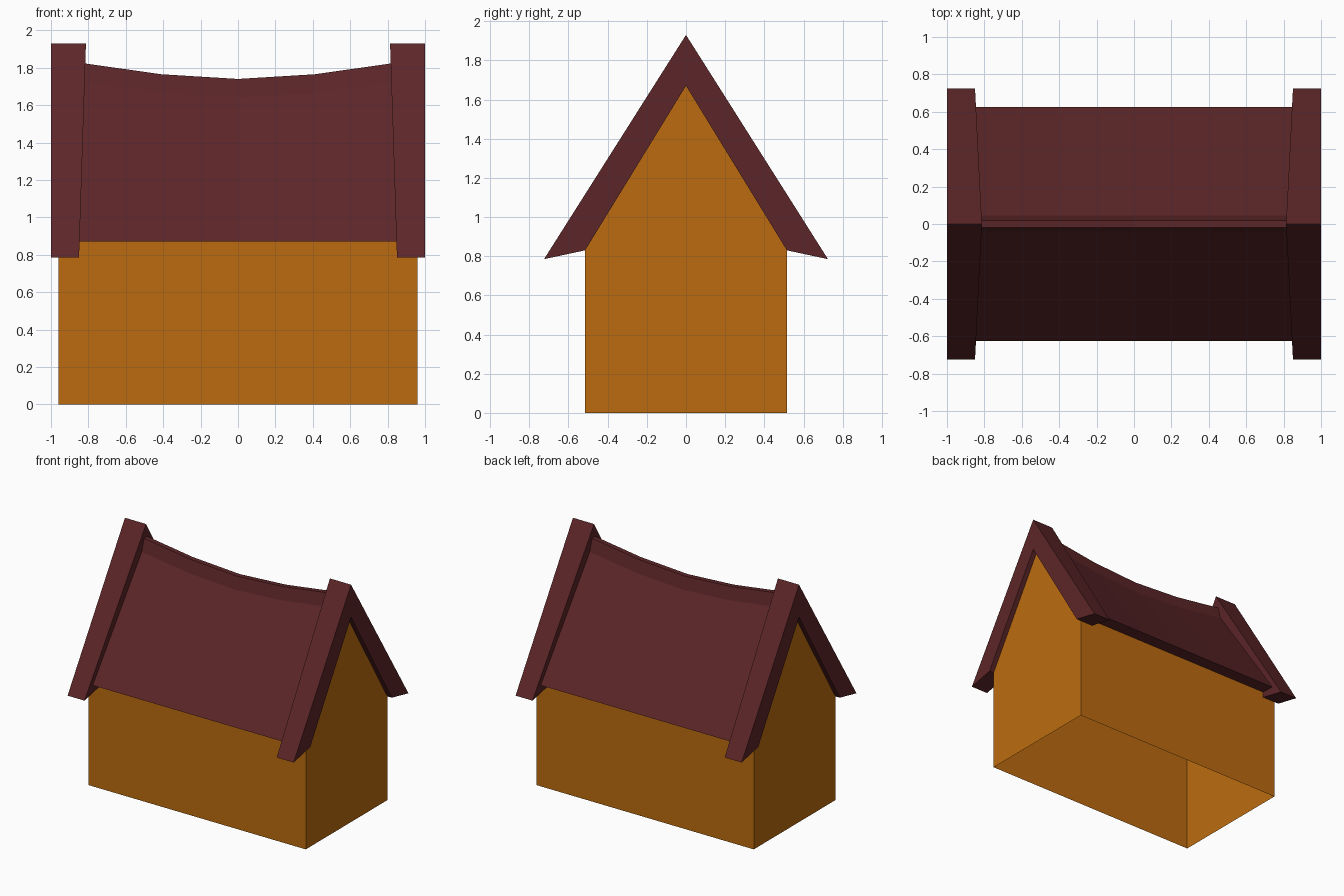
import bpy

default = bpy.data.objects.get("Cube")
if default:
    bpy.data.objects.remove(default, do_unlink=True)


def material(name, rgb):
    mat = bpy.data.materials.new(name)
    mat.use_nodes = True
    mat.diffuse_color = (*rgb, 1)
    mat.node_tree.nodes["Principled BSDF"].inputs["Base Color"].default_value = (*rgb, 1)
    return mat


def mirrored(half):
    """Closed outline in (y, z) from its right half; points on y = 0 stay single."""
    return half + [(-y, z) for y, z in reversed(half) if y > 0]


def loft(name, sections, mat, close=True, caps=True):
    """Skin a list of equally long sections of (x, y, z) points."""
    n = len(sections[0])
    verts = [p for s in sections for p in s]
    faces = []
    for i in range(len(sections) - 1):
        for j in range(n if close else n - 1):
            a, b = i * n + j, i * n + (j + 1) % n
            faces.append((a, a + n, b + n, b))
    if caps:
        faces.append(tuple(range(n)))
        faces.append(tuple(reversed(range(len(verts) - n, len(verts)))))
    mesh = bpy.data.meshes.new(name)
    mesh.from_pydata(verts, [], faces)
    mesh.materials.append(mat)
    obj = bpy.data.objects.new(name, mesh)
    bpy.context.collection.objects.link(obj)
    return obj


orange = material("orange wall", (0.50, 0.148, 0.005))
maroon = material("maroon roof", (0.108, 0.019, 0.021))

# House walls: two gables and two long walls, open below
HALF_W, HALF_L, EAVE = 0.515, 0.96, 0.89
gable = [(HALF_W, 0), (HALF_W, EAVE), (0, 1.70), (-HALF_W, EAVE), (-HALF_W, 0)]
walls = loft("walls", [[(x, y, z) for y, z in gable] for x in (-HALF_L, HALF_L)],
             orange, close=False)
mesh = walls.data
# Drop the sloping top strips, which the roof covers
keep = [tuple(p.vertices) for p in mesh.polygons
        if abs(p.normal.z) < 0.1]
coords = [v.co.copy() for v in mesh.vertices]
mesh.clear_geometry()
mesh.from_pydata(coords, [], keep)

# Sagging roof and ridge cap share the same ridge heights
RIDGE = [(0, 1.74), (0.41, 1.765), (0.82, 1.823), (0.89, 1.835)]
stations = [(-x, z) for x, z in reversed(RIDGE[1:])] + RIDGE

roof, cap = [], []
for x, top in stations:
    slope = mirrored([(0, top - 0.06), (0.045, top - 0.10), (0.625, 0.87), (HALF_W, 0.875),
                      (0.03, top - 0.22)])
    roof.append([(x, y, z) for y, z in slope])
    crest = mirrored([(0.02, top), (0.045, top - 0.10)])
    cap.append([(x, y, z) for y, z in crest])
loft("roof", roof, maroon)
loft("ridge_cap", cap, maroon)

# Thick gable trims whose inner face leans toward the middle at the ridge
trim = mirrored([(0, 1.93), (0.725, 0.785), (HALF_W, 0.83), (0, 1.67)])
trim = trim[:4] + [(-HALF_W, 0.83), (-0.725, 0.785)]


def inner_x(z):
    return 0.85 - 0.037 * (z - 0.785) / 1.145


for side, label in ((1, "left"), (-1, "right")):
    inner = [(side * inner_x(z), y, z) for y, z in trim]
    outer = [(side, y, z) for y, z in trim]
    loft(label + "_gable_trim", [inner, outer] if side > 0 else [outer, inner], maroon)
